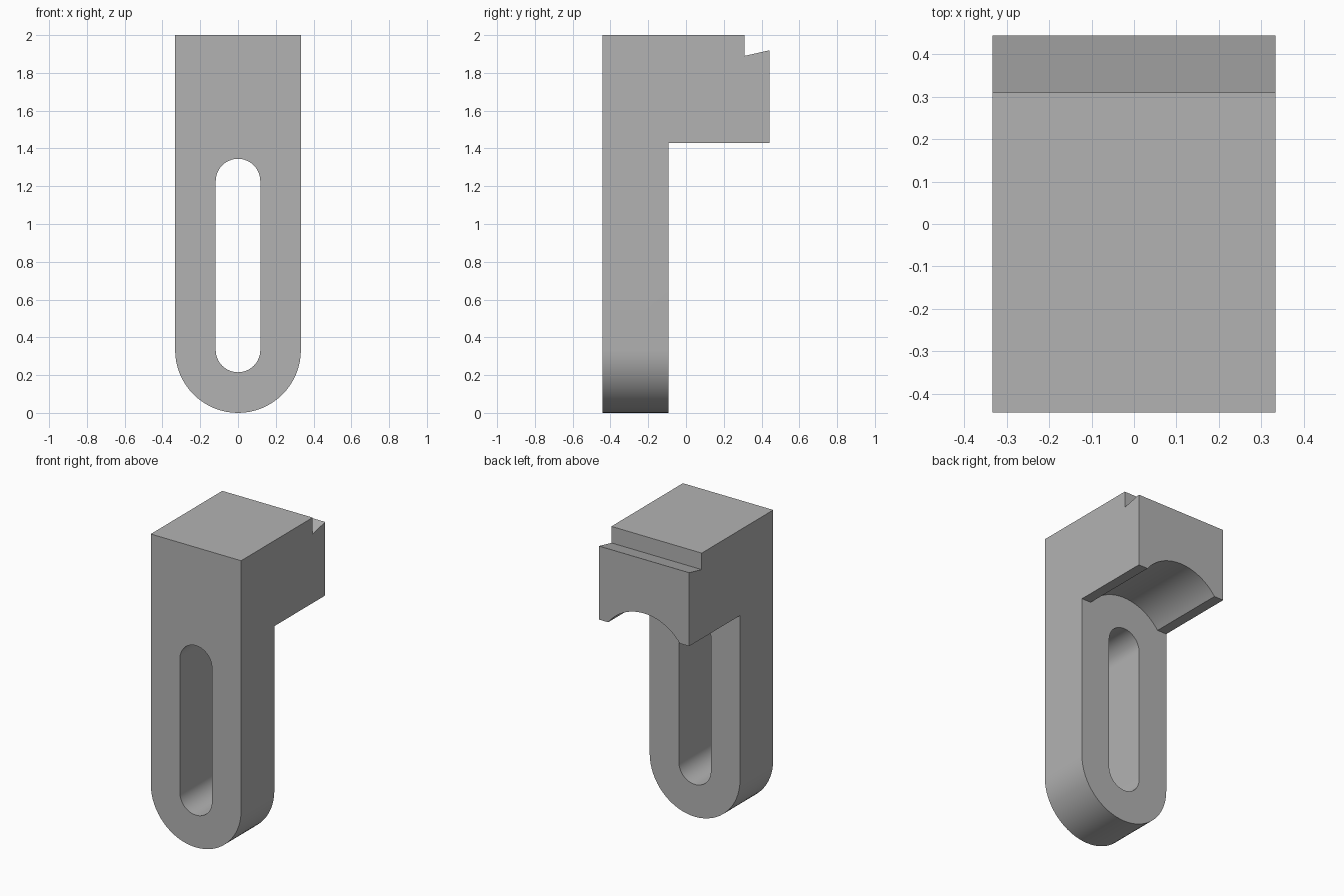
import bpy, bmesh
from math import sin, cos, pi, radians
from mathutils import Vector

if "Cube" in bpy.data.objects:
    bpy.data.objects.remove(bpy.data.objects["Cube"])

HALF = 0.333                       # half width, also the radius of the foot
FRONT, LEG_BACK, BACK = -0.443, -0.093, 0.443
FOOT_Z, SLOT_Z = 0.333, 1.227      # centres of the lower and upper rounds

grey = bpy.data.materials.new("steel grey")
grey.use_nodes = True
grey.diffuse_color = (0.45, 0.45, 0.45, 1)
grey.node_tree.nodes["Principled BSDF"].inputs["Base Color"].default_value = grey.diffuse_color


def prism(name, points, offset):
    """Extrude a closed outline of 3D points along an offset."""
    bm = bmesh.new()
    face = bm.faces.new([bm.verts.new(p) for p in points])
    out = bmesh.ops.extrude_face_region(bm, geom=[face])
    moved = [v for v in out["geom"] if isinstance(v, bmesh.types.BMVert)]
    bmesh.ops.translate(bm, verts=moved, vec=Vector(offset))
    bmesh.ops.recalc_face_normals(bm, faces=bm.faces)
    mesh = bpy.data.meshes.new(name)
    bm.to_mesh(mesh)
    bm.free()
    mesh.materials.append(grey)
    obj = bpy.data.objects.new(name, mesh)
    bpy.context.collection.objects.link(obj)
    return obj


def arc(radius, z, start, y, steps=32):
    """Half circle in the xz plane."""
    angles = [start + pi * i / steps for i in range(steps + 1)]
    return [(radius * cos(a), y, z + radius * sin(a)) for a in angles]


def cut(target, cutter, operation):
    mod = target.modifiers.new(cutter.name, "BOOLEAN")
    mod.object, mod.operation, mod.solver = cutter, operation, "EXACT"
    bpy.context.view_layer.objects.active = target
    bpy.ops.object.modifier_apply(modifier=mod.name)
    bpy.data.objects.remove(cutter)


# Hooked side profile: leg, overhanging head and lipped notch
side = [(FRONT, 0), (LEG_BACK, 0), (LEG_BACK, 1.43), (BACK, 1.43),
        (BACK, 1.92), (0.31, 1.89), (0.31, 2), (FRONT, 2)]
clamp = prism("clamp_body", [(-HALF, y, z) for y, z in side], (2 * HALF, 0, 0))

# Rounded foot
foot = arc(HALF, FOOT_Z, pi, -1)
foot += [(HALF, -1, 2.5), (-HALF, -1, 2.5)]
cut(clamp, prism("foot_outline", foot, (0, 2, 0)), "INTERSECT")

# Long slot through the leg
slot = arc(0.118, FOOT_Z, pi, -1) + arc(0.118, SLOT_Z, 0, -1)
cut(clamp, prism("slot", slot, (0, 2, 0)), "DIFFERENCE")

# Arched hollow under the head, behind the leg
arch = arc(HALF, SLOT_Z, 0, LEG_BACK, 48)
cut(clamp, prism("arch", arch, (0, 1, 0)), "DIFFERENCE")

# Smooth the rounds, keep the corners crisp
bpy.ops.object.select_all(action="DESELECT")
clamp.select_set(True)
bpy.context.view_layer.objects.active = clamp
bpy.ops.object.shade_smooth_by_angle(angle=radians(30))
